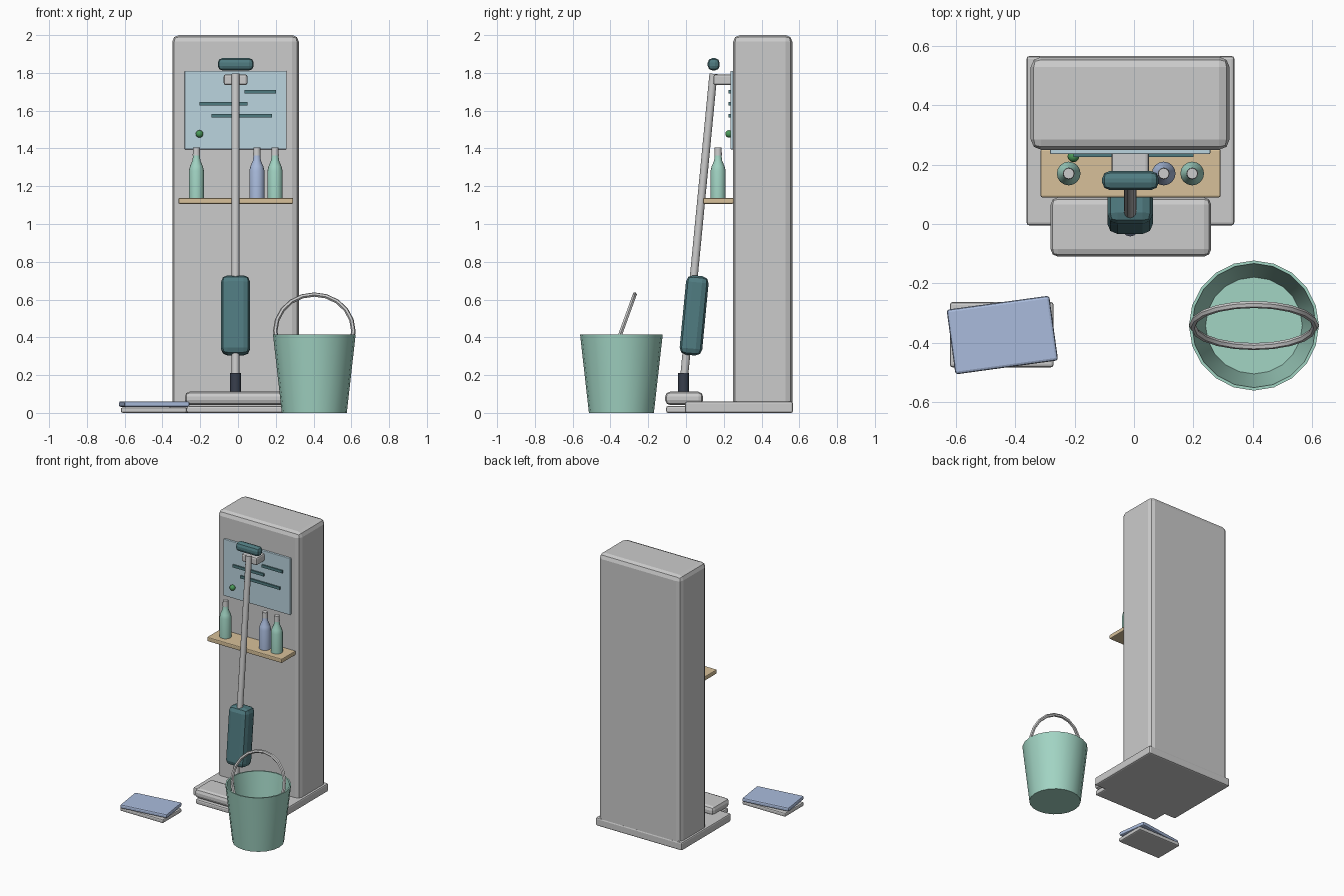
import bpy, bmesh, math
from mathutils import Vector

if "Cube" in bpy.data.objects:
    bpy.data.objects.remove(bpy.data.objects["Cube"])

CX = -0.013  # centre line of the station


def material(name, rgb):
    m = bpy.data.materials.new(name)
    m.diffuse_color = (*rgb, 1)
    m.use_nodes = True
    m.node_tree.nodes["Principled BSDF"].inputs["Base Color"].default_value = m.diffuse_color
    return m


MINT = material("mint", (0.36, 0.66, 0.55))
TEAL = material("dark_teal", (0.08, 0.20, 0.22))
BLUE = material("soft_blue", (0.40, 0.50, 0.72))
GLASS = material("pale_blue", (0.50, 0.66, 0.74))
WOOD = material("wood", (0.68, 0.53, 0.32))
GREEN = material("green", (0.07, 0.32, 0.10))
DARK = material("charcoal", (0.04, 0.05, 0.075))


def finish(ob, name, mat=None, smooth=None):
    ob.name = name
    if mat:
        ob.data.materials.append(mat)
    if smooth:
        bpy.ops.object.select_all(action='DESELECT')
        ob.select_set(True)
        bpy.context.view_layer.objects.active = ob
        bpy.ops.object.shade_smooth_by_angle(angle=math.radians(smooth))
    return ob


def box(name, lo, hi, bevel=0.0, mat=None, rot=(0, 0, 0), segments=2):
    lo, hi = Vector(lo), Vector(hi)
    bm = bmesh.new()
    bmesh.ops.create_cube(bm, size=1)
    bmesh.ops.scale(bm, vec=hi - lo, verts=bm.verts)
    if bevel:
        bmesh.ops.bevel(bm, geom=bm.edges[:], offset=bevel, segments=segments,
                        profile=0.5, affect='EDGES', clamp_overlap=True)
    me = bpy.data.meshes.new(name)
    bm.to_mesh(me)
    bm.free()
    ob = bpy.data.objects.new(name, me)
    bpy.context.collection.objects.link(ob)
    ob.location = (lo + hi) / 2
    ob.rotation_euler = rot
    return finish(ob, name, mat)


def rod(name, a, b, radius, mat=None, sides=12):
    a, b = Vector(a), Vector(b)
    bpy.ops.mesh.primitive_cylinder_add(vertices=sides, radius=radius,
                                        depth=(b - a).length, location=(a + b) / 2)
    ob = bpy.context.object
    ob.rotation_euler = (b - a).to_track_quat('Z', 'Y').to_euler()
    return finish(ob, name, mat, 40)


def lathe(name, profile, loc, sides, mat=None, smooth=40):
    # Revolve (radius, height) pairs and cap both ends
    bm = bmesh.new()
    rings = [[bm.verts.new((r * math.cos(2 * math.pi * i / sides),
                            r * math.sin(2 * math.pi * i / sides), z))
              for i in range(sides)] for r, z in profile]
    for p, q in zip(rings, rings[1:]):
        for i in range(sides):
            j = (i + 1) % sides
            bm.faces.new((p[i], p[j], q[j], q[i]))
    bm.faces.new(rings[0][::-1])
    bm.faces.new(rings[-1])
    me = bpy.data.meshes.new(name)
    bm.to_mesh(me)
    bm.free()
    ob = bpy.data.objects.new(name, me)
    bpy.context.collection.objects.link(ob)
    ob.location = loc
    return finish(ob, name, mat, smooth)


# Cabinet and plinth
box("cabinet", (-0.348, 0.25, 0), (0.322, 0.563, 2.0), 0.035)
box("plinth", (-0.362, -0.005, 0), (0.338, 0.566, 0.06), 0.01)

# Information panel with blank bars and a button
box("display_panel", (-0.283, 0.235, 1.395), (0.257, 0.255, 1.81), 0.004, GLASS)
for i, (x0, x1, z) in enumerate([(0.034, 0.2, 1.70), (-0.204, 0.05, 1.637),
                                 (-0.14, 0.197 - 0.018, 1.573)]):
    box(f"display_bar_{i + 1}", (x0, 0.226, z - 0.01), (x1, 0.24, z + 0.01), 0, TEAL)
bpy.ops.mesh.primitive_uv_sphere_add(segments=12, ring_count=8, radius=0.02,
                                     location=(-0.204, 0.228, 1.477))
finish(bpy.context.object, "button", GREEN, 60)

# Shelf with spray bottles
box("shelf", (-0.315, 0.09, 1.107), (0.292, 0.252, 1.138), 0.006, WOOD)
bottle = [(0.040, 0), (0.040, 0.145), (0.034, 0.17), (0.021, 0.20), (0.018, 0.23)]
for i, (x, mat) in enumerate([(-0.22, MINT), (0.10, BLUE), (0.196, MINT)]):
    lathe(f"bottle_{i + 1}", bottle, (x, 0.17, 1.136), 16, mat)
    lathe(f"bottle_cap_{i + 1}", [(0.02, 0), (0.018, 0.042)], (x, 0.17, 1.362), 12)

# Floor cleaner: pad, head, joint, pole, motor, grip and wall bracket
box("floor_pad", (-0.272, -0.105, 0), (0.25, 0.085, 0.036), 0.01)
box("cleaner_head", (-0.281, -0.11, 0.042), (0.26, 0.09, 0.112), 0.025)
rod("swivel_joint", (CX, -0.013, 0.10), (CX, -0.013, 0.212), 0.029, DARK)
rod("pole", (CX, -0.01, 0.19), (CX, 0.145, 1.795), 0.021)
box("motor_body", (-0.09, -0.017, 0.305), (0.064, 0.103, 0.727), 0.035, TEAL,
    (math.radians(-5.5), 0, 0))
box("grip", (-0.107, 0.115, 1.813), (0.083, 0.178, 1.878), 0.024, TEAL)
box("wall_bracket", (-0.076, 0.145, 1.735), (0.05, 0.26, 1.792), 0.012)

# Bucket with a tilted ring handle
lathe("bucket", [(0.172, 0), (0.219, 0.416), (0.209, 0.416), (0.163, 0.015)],
      (0.404, -0.342, 0), 20, MINT, 60)
bpy.ops.mesh.primitive_torus_add(major_segments=20, minor_segments=6,
                                 major_radius=0.207, minor_radius=0.012,
                                 location=(0.404, -0.342, 0.432),
                                 rotation=(math.radians(70), 0, 0))
finish(bpy.context.object, "bucket_handle", None, 40)

# Folded cloths
box("lower_cloth", (-0.62, -0.483, 0), (-0.271, -0.263, 0.029), 0.009)
box("upper_cloth", (-0.618, -0.484, 0.032), (-0.269, -0.264, 0.061), 0.009, BLUE,
    (0, 0, math.radians(7.8)))
